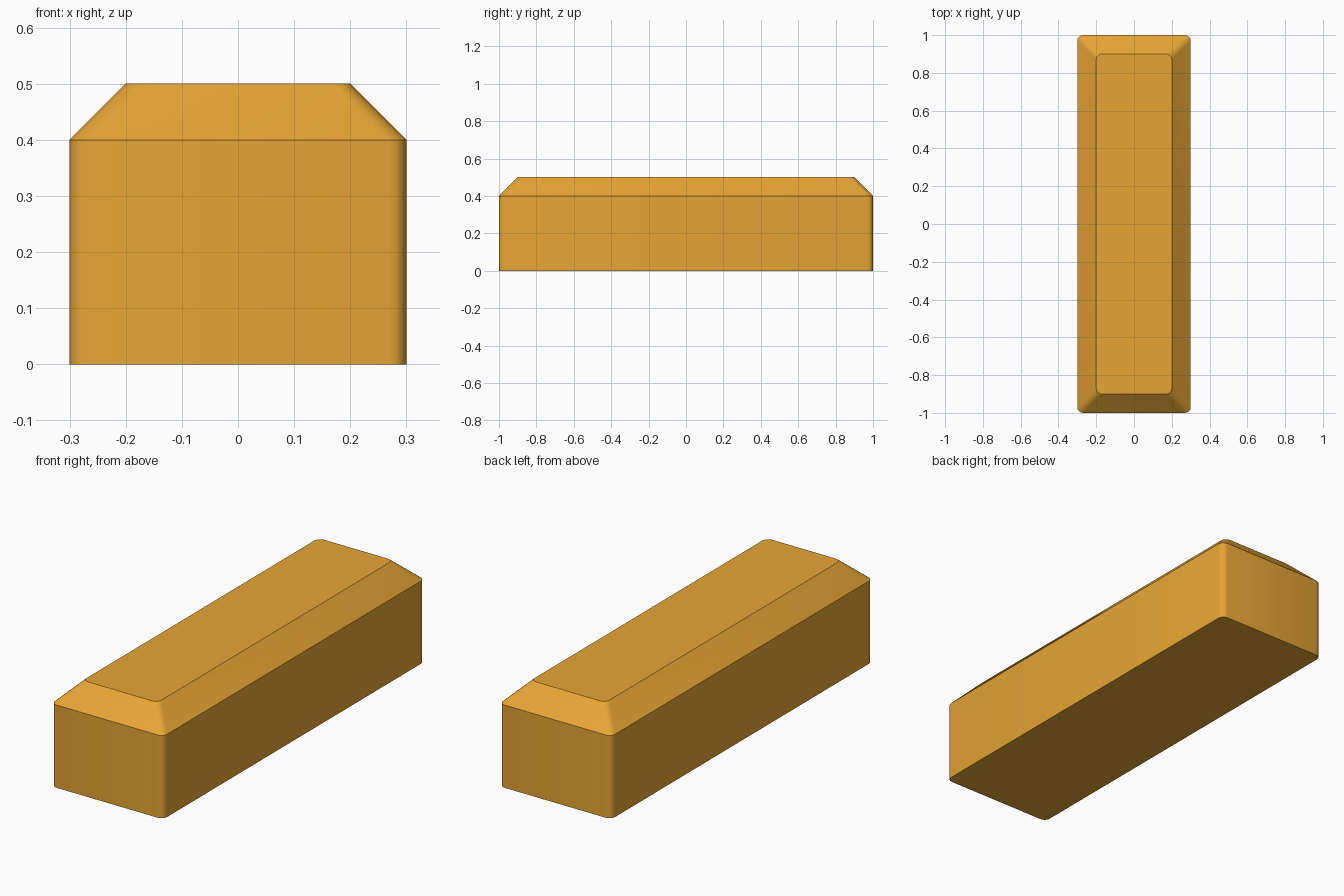
import bpy, bmesh, math

if "Cube" in bpy.data.objects:
    bpy.data.objects.remove(bpy.data.objects["Cube"])

RADIUS, STEPS = 0.03, 4


def rounded_ring(bm, half_x, half_y, z):
    """Counter-clockwise ring of vertices with rounded corners."""
    ring = []
    for k, (sx, sy) in enumerate([(1, 1), (-1, 1), (-1, -1), (1, -1)]):
        for i in range(STEPS + 1):
            a = math.radians(90) * (k + i / STEPS)
            ring.append(bm.verts.new((sx * (half_x - RADIUS) + RADIUS * math.cos(a),
                                      sy * (half_y - RADIUS) + RADIUS * math.sin(a), z)))
    return ring


# Bar body: straight walls, then a 45 degree bevel up to the flat top
bm = bmesh.new()
rings = [rounded_ring(bm, *r) for r in [(0.3, 1.0, 0), (0.3, 1.0, 0.4), (0.2, 0.9, 0.5)]]
for low, high in zip(rings, rings[1:]):
    n = len(low)
    for i in range(n):
        j = (i + 1) % n
        bm.faces.new((low[i], low[j], high[j], high[i]))
bm.faces.new(rings[-1])
bm.faces.new(rings[0][::-1])
mesh = bpy.data.meshes.new("beveled_bar")
bm.to_mesh(mesh)
bm.free()
bar = bpy.data.objects.new("beveled_bar", mesh)
bpy.context.collection.objects.link(bar)

# Golden colour
gold = bpy.data.materials.new("golden")
gold.diffuse_color = (0.80, 0.38, 0.035, 1)
gold.use_nodes = True
gold.node_tree.nodes["Principled BSDF"].inputs["Base Color"].default_value = gold.diffuse_color
mesh.materials.append(gold)

# Smooth corners, sharp bevel edges
bpy.context.view_layer.objects.active = bar
bar.select_set(True)
bpy.ops.object.shade_smooth_by_angle(angle=math.radians(30))
